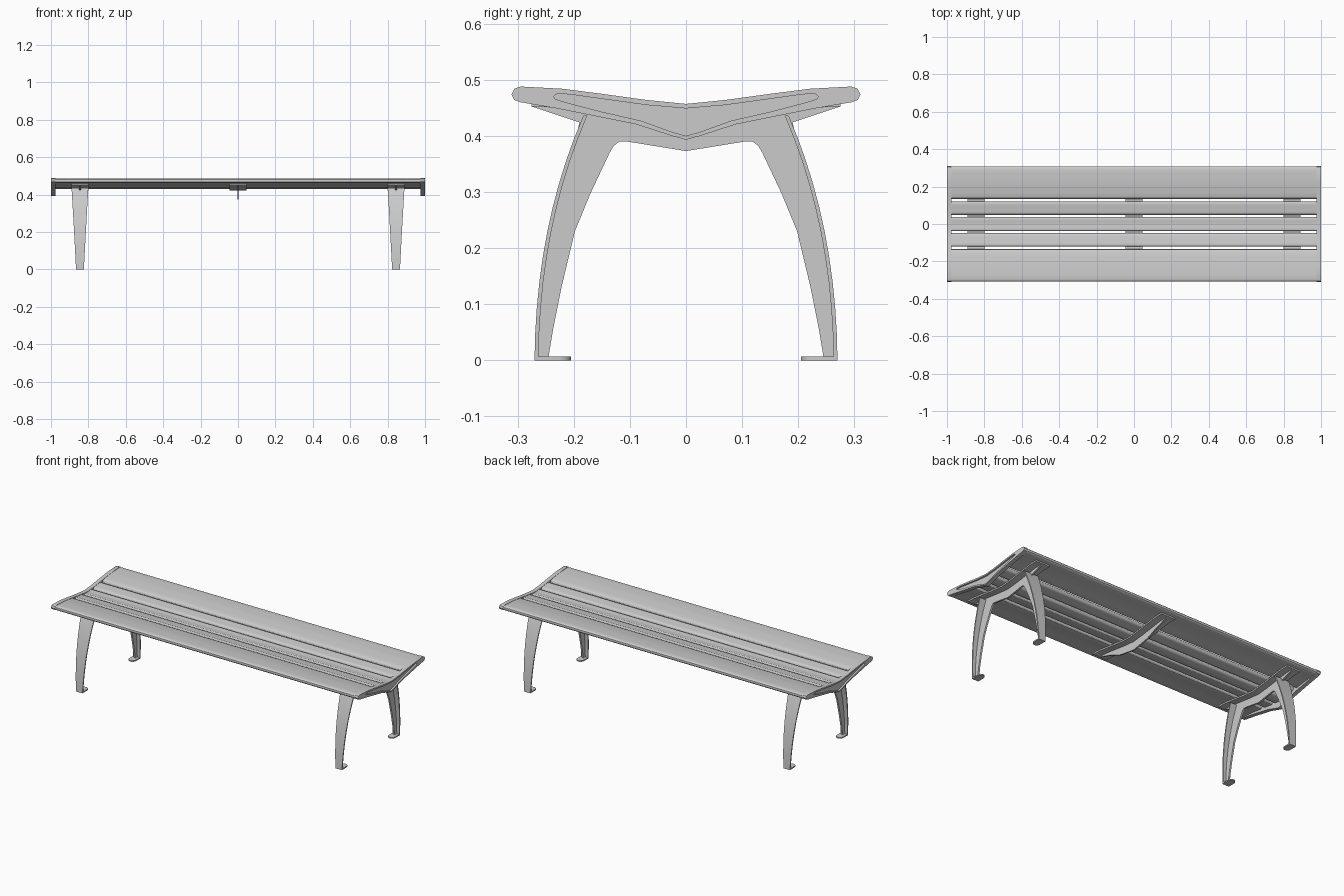
import bpy, bmesh, math

cube = bpy.data.objects.get("Cube")
if cube:
    bpy.data.objects.remove(cube, do_unlink=True)

grey = bpy.data.materials.new("light_grey_metal")
grey.use_nodes = True
grey.diffuse_color = (0.6, 0.6, 0.6, 1)
grey.node_tree.nodes["Principled BSDF"].inputs["Base Color"].default_value = (0.6, 0.6, 0.6, 1)

LEG_X = 0.845


def loft(name, rings, mirror=(False, False), smooth=True):
    """Skin a list of matching closed rings and close both ends."""
    bm = bmesh.new()
    rows = [[bm.verts.new(p) for p in ring] for ring in rings]
    n = len(rows[0])
    for a, b in zip(rows, rows[1:]):
        for i in range(n):
            j = (i + 1) % n
            bm.faces.new((a[i], a[j], b[j], b[i]))
    bm.faces.new(rows[0][::-1])
    bm.faces.new(rows[-1])
    bmesh.ops.recalc_face_normals(bm, faces=bm.faces)
    mesh = bpy.data.meshes.new(name)
    bm.to_mesh(mesh)
    bm.free()
    mesh.materials.append(grey)
    obj = bpy.data.objects.new(name, mesh)
    bpy.context.collection.objects.link(obj)
    if any(mirror):
        mod = obj.modifiers.new("mirror", "MIRROR")
        mod.use_axis = (mirror[0], mirror[1], False)
        mod.use_mirror_merge = False
    if smooth:
        bpy.ops.object.select_all(action="DESELECT")
        obj.select_set(True)
        bpy.context.view_layer.objects.active = obj
        bpy.ops.object.shade_smooth_by_angle(angle=math.radians(30))
    return obj


def at_x(profile, x):
    return [(x, y, z) for y, z in profile]


def both_sides(half):
    """Complete a half profile whose first and last points lie on y = 0."""
    return half + [(-y, z) for y, z in half[-2:0:-1]]


def seat_top(y):
    """Height of the shallow V-shaped seat."""
    knots = [(0, .455), (.07, .462), (.22, .483), (.29, .486), (.32, .486)]
    y = abs(y)
    for (a, za), (b, zb) in zip(knots, knots[1:]):
        if y <= b:
            return za + (zb - za) * (y - a) / (b - a)
    return knots[-1][1]


# Seat slats with rounded long edges
H = 0.0125


def slat_profile(y0, y1):
    pts = []
    for i in range(7):
        a = math.pi / 2 - math.pi * i / 6
        y = y1 - H + H * math.cos(a)
        pts.append((y, seat_top(y) - H + H * math.sin(a)))
    inner = [y0 + H + (y1 - y0 - 2 * H) * i / 6 for i in range(1, 6)]
    pts += [(y, seat_top(y) - 2 * H) for y in reversed(inner)]
    for i in range(7):
        a = -math.pi / 2 - math.pi * i / 6
        y = y0 + H + H * math.cos(a)
        pts.append((y, seat_top(y) - H + H * math.sin(a)))
    return pts + [(y, seat_top(y)) for y in inner]


for name, y0, y1, pair in (("centre_slat", -.038, .038, False),
                           ("middle_slat", .049, .12, True),
                           ("wide_slat", .135, .308, True)):
    profile = slat_profile(y0, y1)
    loft(name, [at_x(profile, -.98), at_x(profile, .98)], (False, pair))

# End caps with a recessed outer panel
rim = both_sides([(0, .457), (.07, .464), (.15, .475), (.22, .484), (.295, .488),
                  (.306, .484), (.311, .474), (.306, .464), (.295, .46),
                  (.23, .449), (.17, .437), (.09, .421), (.025, .4), (0, .393)])
panel = both_sides([(0, .449), (.07, .455), (.15, .466), (.2, .473), (.225, .4755),
                    (.232, .474), (.236, .47), (.233, .466), (.225, .463),
                    (.2, .456), (.15, .443), (.08, .427), (.025, .407), (0, .4)])
loft("end_cap", [at_x(rim, .976), at_x(rim, 1), at_x(panel, 1), at_x(panel, .99)],
     (True, False))

# Support plates under the slats
ys = [0, .07, .15, .22, .275]
upper = [(y, seat_top(y) - 2 * H) for y in ys]
lower = [(y, z - .008) for y, z in upper]
plate = both_sides(upper + lower[::-1])
loft("leg_support_plate", [at_x(plate, LEG_X - .045), at_x(plate, LEG_X + .045)], (True, False))
loft("centre_support_plate", [at_x(plate, -.045), at_x(plate, .045)])

# Centre rib
rib = both_sides(lower + [(.185, .424), (.11, .392), (0, .373)])
loft("centre_rib", [at_x(rib, -.004), at_x(rib, .004)])

# Arched leg webs
outer = []
for i in range(11):
    t = i / 10
    outer.append(tuple(a * (1 - t) ** 2 + 2 * b * t * (1 - t) + c * t * t
                       for a, b, c in zip((.27, 0), (.268, .24), (.183, .436))))
inner = [(.246, 0), (.236, .06), (.222, .13), (.198, .23), (.17, .298), (.136, .37),
         (.129, .382), (.119, .39), (.105, .39), (0, .373)]
web = both_sides(lower + [(.19, .424)] + [(y - .003, z) for y, z in outer[-2::-1]] + inner)
loft("leg_web", [at_x(web, LEG_X - .005), at_x(web, LEG_X + .005)], (True, False))

# Curved leg flanges, narrowing to the foot
rings = []
for i, (y, z) in enumerate(outer):
    w = .021 + .024 * i / 10
    rings.append([(LEG_X - w, y, z), (LEG_X + w, y, z),
                  (LEG_X + w, y - .007, z), (LEG_X - w, y - .007, z)])
loft("leg_flange", rings, (True, True))

# Foot pads with a rounded inner end
pad = [(LEG_X + .021, .268), (LEG_X - .021, .268)]
for i in range(9):
    a = math.pi + math.pi * i / 8
    pad.append((LEG_X + .021 * math.cos(a), .226 + .021 * math.sin(a)))
loft("foot_pad", [[(x, y, z) for x, y in pad] for z in (0, .007)], (True, True))
